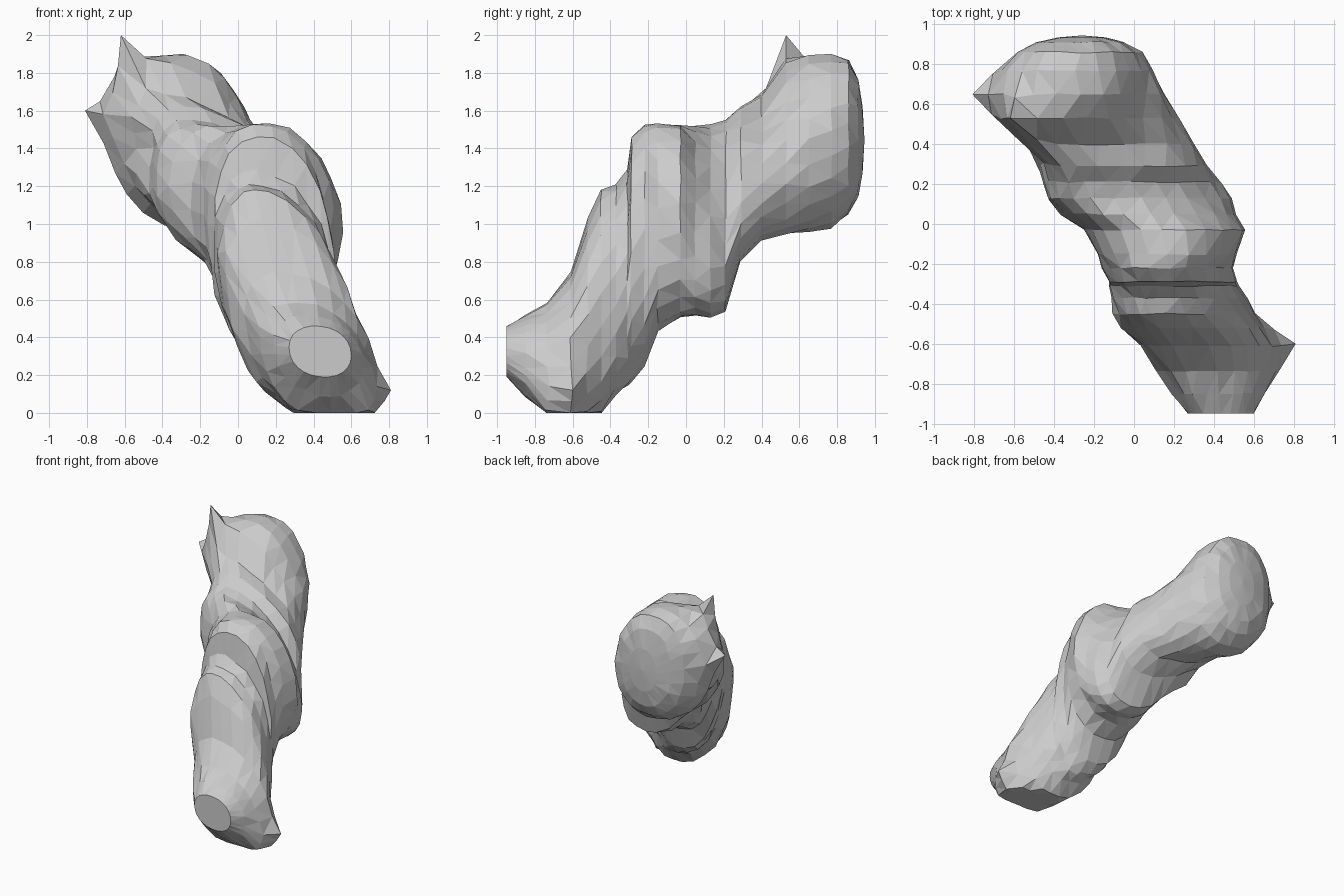
import bpy, bmesh, math, random
from mathutils import Vector

if "Cube" in bpy.data.objects:
    bpy.data.objects.remove(bpy.data.objects["Cube"])

random.seed(4)
SIDES = 24

# Cross-sections from front to back: y, x min, x max, z min, z max, lean
sections = [
    (-0.95, .27, .60, .19, .46, -.15),
    (-0.85, .19, .66, .09, .52, -.25),
    (-0.74, .11, .71, -.04, .59, -.35),
    (-0.61, .03, .73, -.06, .75, -.42),
    (-0.52, -.07, .67, -.06, 1.02, -.45),
    (-0.45, -.11, .61, -.03, 1.18, -.43),
    (-0.37, -.12, .56, .10, 1.21, -.38),
    (-0.31, -.13, .53, .15, 1.28, -.30),
    (-0.29, -.13, .52, .16, 1.47, -.22),
    (-0.22, -.16, .50, .24, 1.53, -.15),
    (-0.15, -.19, .52, .43, 1.54, -.10),
    (-0.03, -.26, .55, .50, 1.53, -.10),
    (0.05, -.36, .52, .51, 1.52, -.35),
    (0.13, -.43, .49, .51, 1.53, -.48),
    (0.21, -.45, .43, .54, 1.56, -.52),
    (0.29, -.48, .37, .80, 1.62, -.45),
    (0.40, -.59, .30, .92, 1.68, -.46),
    (0.53, -.67, .22, .94, 1.85, -.38),
    (0.65, -.70, .16, .95, 1.90, -.20),
    (0.77, -.67, .10, .98, 1.90, -.15),
    (0.86, -.59, .04, 1.05, 1.87, -.10),
    (0.91, -.50, -.05, 1.14, 1.78, -.05),
    (0.935, -.38, -.14, 1.27, 1.62, 0),
]

# Soft swellings and dents: centre, push, radius
swellings = [
    ((-.60, .56, 1.82), (-.02, 0, .06), .12),    # base of top knob
    ((-.68, .64, 1.58), (-.05, 0, 0), .12),      # base of side knob
    ((.70, -.60, .08), (.06, 0, -.03), .13),     # base of foot knob
    ((-.45, .32, 1.12), (-.06, -.04, -.03), .15),  # lower corner of upper lobe
    ((-.52, .40, 1.42), (.06, .05, 0), .13),     # dent under the knobs
    ((.06, .52, 1.65), (-.06, 0, -.04), .24),    # slope above the neck
    ((-.18, .10, .75), (.08, 0, .03), .18),      # hollow below upper lobe
    ((0, -.45, 1.08), (.05, 0, .02), .14),       # shoulder of lower lobe
]


def soft(v):
    # slightly squarer than an ellipse
    return math.copysign(abs(v) ** 0.92, v)


# Lumpy limb lofted through leaning ovals
bm = bmesh.new()
rings = []
for y, x0, x1, z0, z1, lean in sections:
    a = math.asin(lean)
    j = 0 if abs(y) > 0.93 else 0.009
    ring = []
    for i in range(SIDES):
        t = math.tau * i / SIDES
        x = (x0 + x1) / 2 + (x1 - x0) / 2 * soft(math.cos(t))
        z = (z0 + z1) / 2 + (z1 - z0) / 2 * soft(math.sin(t + a))
        p = Vector((x + random.uniform(-j, j), y + random.uniform(-j, j) * 0.5,
                    z + random.uniform(-j, j)))
        q = p.copy()
        for c, push, rad in swellings:
            q += Vector(push) * math.exp(-((p - Vector(c)).length / rad) ** 2)
        q.z = max(q.z, 0)
        ring.append(bm.verts.new(q))
    rings.append(ring)
for r, s in zip(rings, rings[1:]):
    for i in range(SIDES):
        k = (i + 1) % SIDES
        bm.faces.new((r[i], r[k], s[k], s[i]))
bm.faces.new(rings[0])

# Shallow dome closing the back
centre = sum((v.co for v in rings[-1]), Vector()) / SIDES
tip = bm.verts.new((centre.x, 0.945, centre.z))
for i in range(SIDES):
    bm.faces.new((rings[-1][i], rings[-1][(i + 1) % SIDES], tip))

# Pointed knobs: pull the nearest corner out to each tip
for tip in ((.81, -.60, .12), (-.62, .53, 2.0), (-.81, .65, 1.60)):
    tip = Vector(tip)
    near = min(bm.verts, key=lambda v: (v.co - tip).length)
    for e in near.link_edges:
        v = e.other_vert(near)
        v.co += (tip - v.co) * 0.15
    near.co = tip

# Faceted finish
bmesh.ops.triangulate(bm, faces=[f for f in bm.faces if len(f.verts) == 4])
bmesh.ops.recalc_face_normals(bm, faces=bm.faces)
mesh = bpy.data.meshes.new("lumpy_limb")
bm.to_mesh(mesh)
bm.free()
limb = bpy.data.objects.new("lumpy_limb", mesh)
bpy.context.collection.objects.link(limb)
